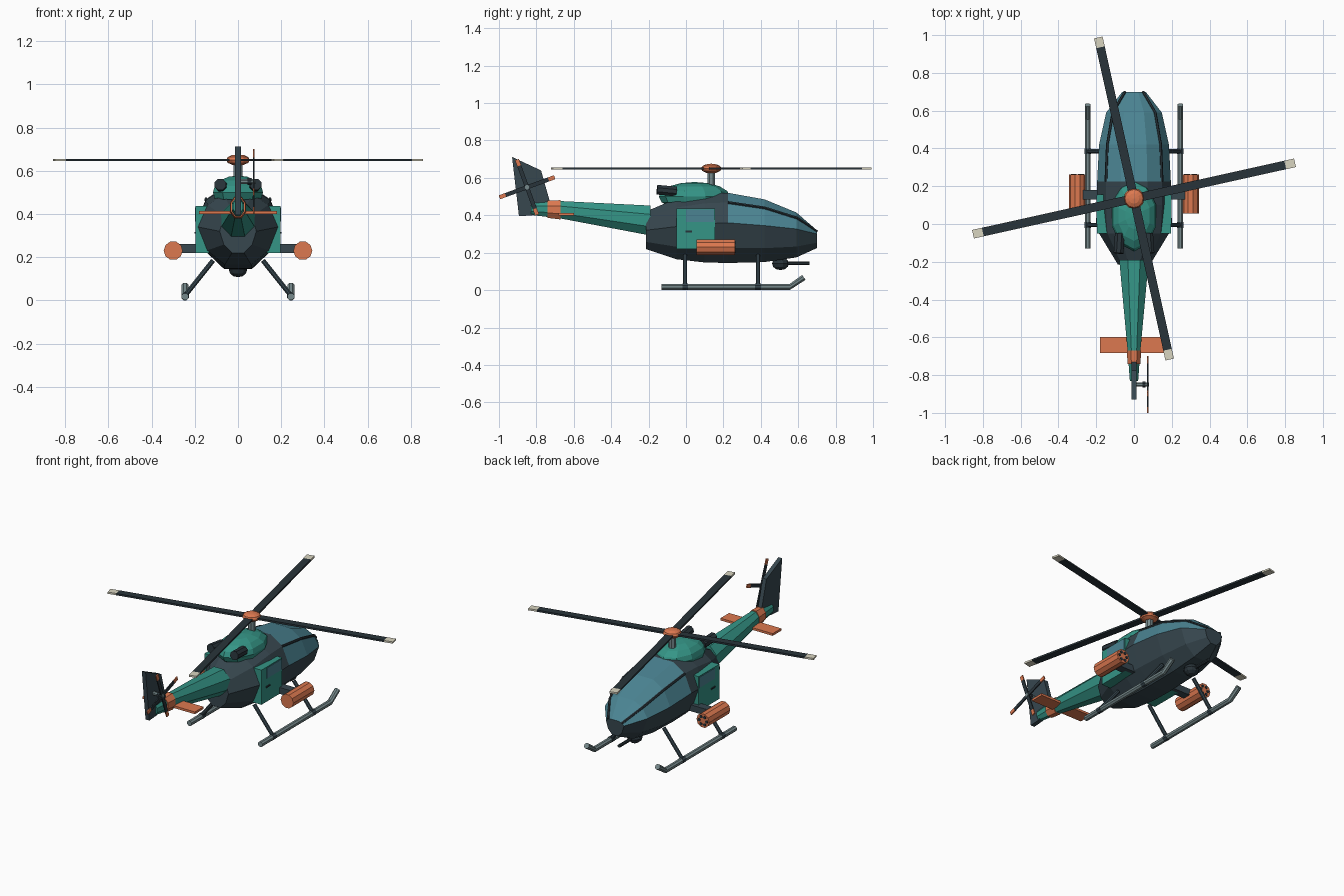
import bpy, bmesh, math
from mathutils import Vector, Matrix

if "Cube" in bpy.data.objects:
    bpy.data.objects.remove(bpy.data.objects["Cube"])


def mat(name, r, g, b):
    m = bpy.data.materials.new(name)
    m.diffuse_color = (r, g, b, 1)
    m.use_nodes = True
    m.node_tree.nodes["Principled BSDF"].inputs["Base Color"].default_value = m.diffuse_color
    return m


HULL = mat("slate", .038, .063, .078)
DARK = mat("dark", .022, .034, .042)
GLASS = mat("glass", .07, .23, .29)
GREEN = mat("green", .035, .30, .24)
ORANGE = mat("orange", .72, .19, .08)
STEEL = mat("steel", .18, .25, .26)
PALE = mat("pale", .69, .66, .53)


def finish(name, bm, *mats):
    bmesh.ops.recalc_face_normals(bm, faces=bm.faces)
    me = bpy.data.meshes.new(name)
    bm.to_mesh(me)
    bm.free()
    ob = bpy.data.objects.new(name, me)
    bpy.context.collection.objects.link(ob)
    for m in mats:
        me.materials.append(m)
    return ob


def box(name, c, size, m, rot=Matrix()):
    bm = bmesh.new()
    bmesh.ops.create_cube(bm, size=1, matrix=Matrix.Translation(c) @ rot @ Matrix.Diagonal((*size, 1)))
    return finish(name, bm, m)


def ball(name, c, radii, m, u=10, v=6):
    bm = bmesh.new()
    bmesh.ops.create_uvsphere(bm, u_segments=u, v_segments=v, radius=1,
                              matrix=Matrix.Translation(c) @ Matrix.Diagonal((*radii, 1)))
    return finish(name, bm, m)


def loft(name, rings, *mats, pick=None):
    bm = bmesh.new()
    vs = [[bm.verts.new(p) for p in r] for r in rings]
    n = len(vs[0])
    for i in range(len(vs) - 1):
        for j in range(n):
            k = (j + 1) % n
            f = bm.faces.new((vs[i][j], vs[i][k], vs[i + 1][k], vs[i + 1][j]))
            if pick:
                f.material_index = pick(i, j)
    bm.faces.new(vs[0])
    bm.faces.new(vs[-1])
    return finish(name, bm, *mats)


def tube(name, pts, r, m, n=8):
    pts = [Vector(p) for p in pts]
    rings = []
    for i, p in enumerate(pts):
        d = (pts[min(i + 1, len(pts) - 1)] - pts[max(i - 1, 0)]).normalized()
        ref = Vector((1, 0, 0)) if abs(d.x) < .9 else Vector((0, 0, 1))
        a = d.cross(ref).normalized()
        b = d.cross(a)
        rings.append([p + r * (math.cos(t) * a + math.sin(t) * b)
                      for t in (math.tau * (k + .5) / n for k in range(n))])
    return loft(name, rings, m)


# Fuselage: stations of y, half width, top, widest height, bottom
stations = [(-.215, .085, .42, .32, .22), (-.05, .185, .49, .34, .165), (.10, .195, .515, .355, .148),
            (.225, .195, .52, .36, .145), (.42, .185, .485, .345, .15), (.59, .147, .415, .327, .175),
            (.70, .062, .32, .30, .225)]


def section(y, w, top, mid, bot):
    half = [(.36 * w, top), (.76 * w, mid + .68 * (top - mid)), (w, mid),
            (.77 * w, mid - .62 * (mid - bot)), (.33 * w, bot)]
    return [(x, y, z) for x, z in half] + [(-x, y, z) for x, z in reversed(half)]


rings = [section(*s) for s in stations]
loft("fuselage", rings, HULL, GLASS,
     pick=lambda i, j: 1 if i >= 3 and j in (0, 1, 7, 8, 9) else 0)
for j, side in ((1, "right"), (8, "left")):
    tube("canopy_frame_" + side, [r[j] for r in rings[3:]], .008, DARK, 6)

# Engine cowl, mast and rotor head
ball("engine_cowl", (0, .045, .50), (.122, .19, .078), GREEN, 10, 8)
tube("rotor_mast", [(0, .135, .54), (0, .135, .645)], .022, STEEL)
ball("rotor_hub", (0, .135, .65), (.055, .055, .026), ORANGE, 12, 6)

# Main rotor blades
for k in range(4):
    R = Matrix.Rotation(math.radians(12.5 + 90 * k), 4, 'Z')
    for name, a, b, m in (("main_blade", .03, .82, DARK), ("main_blade_tip", .82, .873, PALE)):
        c = Vector((0, .135, .65)) + R @ Vector(((a + b) / 2, 0, 0))
        box(name, c, (b - a, .046, .011), m, R)

# Tail boom: stations of y, half width, top, bottom
boom = [(-.19, .078, .452, .292), (-.67, .034, .476, .383), (-.83, .022, .468, .402)]


def boom_ring(y, w, top, bot):
    return [(w / .924 * math.cos(t), y, (top + bot) / 2 + (top - bot) / 1.848 * math.sin(t))
            for t in (math.tau * (k + .5) / 8 for k in range(8))]


loft("tail_boom", [boom_ring(*s) for s in boom], GREEN)
loft("tail_band", [boom_ring(-.67, .038, .481, .378), boom_ring(-.74, .034, .478, .386)], ORANGE)

# Fin and stabilizer
fin = [(-.93, .712), (-.775, .64), (-.727, .47), (-.82, .40), (-.893, .395)]
loft("tail_fin", [[(x, y, z) for y, z in fin] for x in (-.013, .013)], HULL)
box("stabilizer", (0, -.64, .406), (.36, .085, .014), ORANGE)

# Tail rotor on the right of the fin
hub = Vector((.072, -.85, .55))
tube("tail_rotor_shaft", [(0, -.85, .55), (.08, -.85, .55)], .012, STEEL)
tube("tail_rotor_hub", [(.045, -.85, .55), (.062, -.85, .55)], .018, DARK)
for k in range(4):
    R = Matrix.Rotation(math.radians(20 + 90 * k), 4, 'X')
    for name, a, b, m in (("tail_blade", 0, .122, DARK), ("tail_blade_tip", .122, .157, ORANGE)):
        box(name, hub + R @ Vector((0, (a + b) / 2, 0)), (.007, b - a, .022), m, R)

# Chin gun
ball("gun_turret", (0, .505, .142), (.045, .045, .035), DARK, 10, 6)
tube("gun_barrel", [(0, .52, .143), (0, .66, .143)], .010, DARK)

# Parts repeated on both sides
for s, side in ((1, "right"), (-1, "left")):
    tube("exhaust_" + side, [(s * .075, -.05, .527), (s * .082, -.155, .537)], .028, DARK, 8)
    box("door_" + side, (s * .165, .053, .328), (.062, .205, .216), GREEN)
    box("door_window_" + side, (s * .19, .075, .398), (.018, .15, .066), GLASS)
    box("door_handle_" + side, (s * .197, .015, .313), (.008, .035, .009), DARK)
    box("wing_stub_" + side, (s * .20, .155, .24), (.16, .05, .04), HULL)
    # Rocket pod with tube mouths
    tube("rocket_pod_" + side, [(s * .30, .055, .23), (s * .30, .262, .23)], .044, ORANGE, 10)
    for k in range(6):
        t = math.tau * k / 6
        x, z = s * .30 + .026 * math.cos(t), .23 + .026 * math.sin(t)
        tube("rocket_mouth_" + side, [(x, .25, z), (x, .265, z)], .0095, DARK, 8)
    # Landing skid
    tube("skid_" + side, [(s * .245, -.13, .017), (s * .245, .555, .017), (s * .245, .63, .068)], .017, STEEL)
    for y in (-.005, .385):
        tube("skid_leg_" + side, [(s * .115, y, .185), (s * .245, y, .022)], .012, HULL)
        tube("skid_clamp_" + side, [(s * .245, y - .015, .018), (s * .245, y + .015, .018)], .019, HULL)
